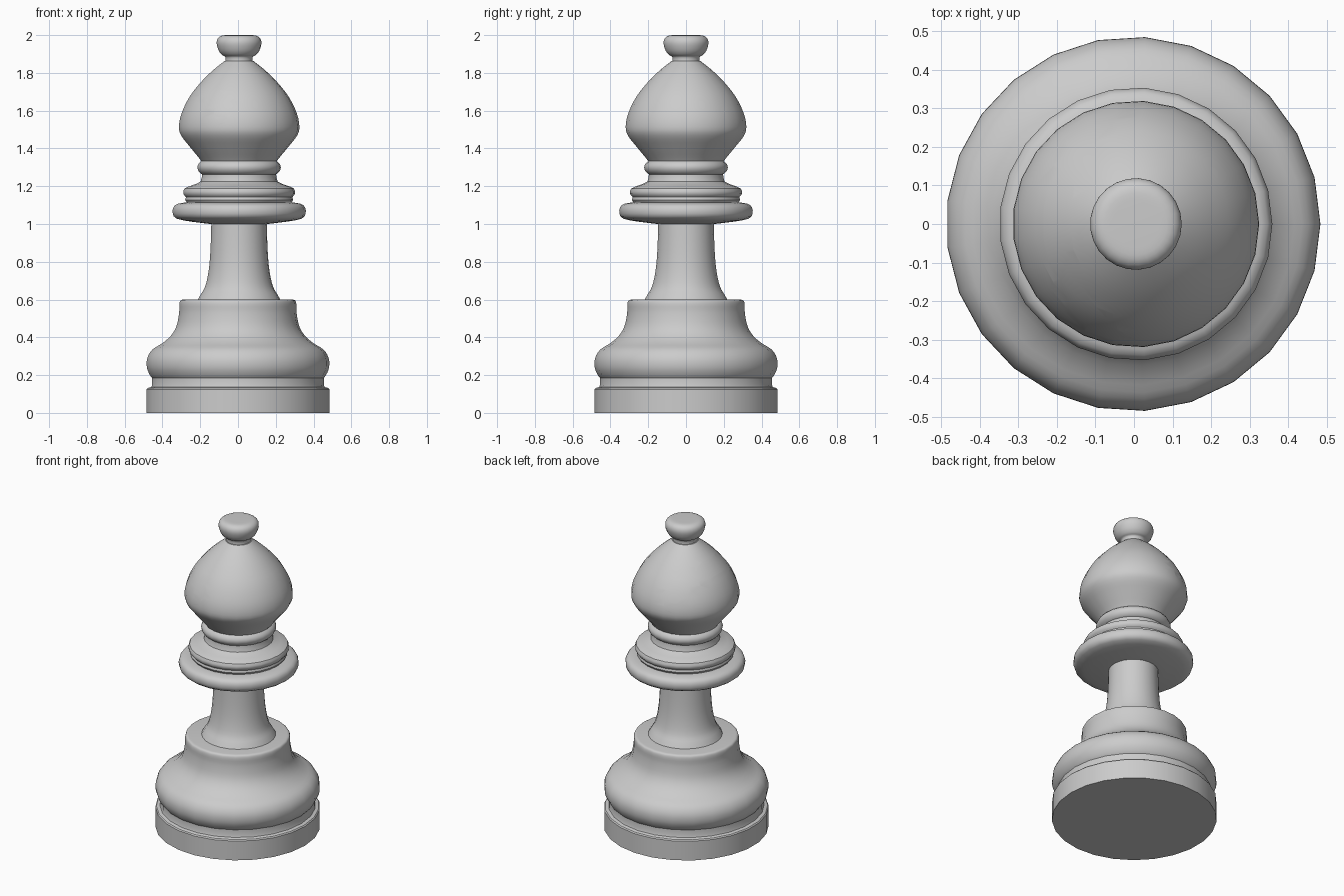
import bpy, bmesh, math
from mathutils import Vector

SIDES = 25

cube = bpy.data.objects.get("Cube")
if cube:
    bpy.data.objects.remove(cube, do_unlink=True)

mat = bpy.data.materials.new("pale_grey")
mat.use_nodes = True
GREY = (0.6, 0.6, 0.6, 1)
mat.diffuse_color = GREY
mat.node_tree.nodes["Principled BSDF"].inputs["Base Color"].default_value = GREY


def smooth_path(points, steps=3):
    """Round a profile with a Catmull-Rom curve through its points."""
    p = [points[0]] + points + [points[-1]]
    out = []
    for a, b, c, d in zip(p, p[1:], p[2:], p[3:]):
        a, b, c, d = map(Vector, (a, b, c, d))
        for i in range(steps):
            t = i / steps
            out.append(0.5 * (2 * b + (c - a) * t + (2 * a - 5 * b + 4 * c - d) * t ** 2
                              + (3 * b - a - 3 * c + d) * t ** 3))
    return out + [Vector(points[-1])]


def add_object(name, bm):
    bmesh.ops.recalc_face_normals(bm, faces=bm.faces)
    mesh = bpy.data.meshes.new(name)
    bm.to_mesh(mesh)
    bm.free()
    obj = bpy.data.objects.new(name, mesh)
    obj.data.materials.append(mat)
    bpy.context.collection.objects.link(obj)
    return obj


def activate(obj):
    bpy.ops.object.select_all(action="DESELECT")
    obj.select_set(True)
    bpy.context.view_layer.objects.active = obj


def lathe(name, profile, x):
    """Turn a (radius, height) profile around the vertical axis, with closed ends."""
    bm = bmesh.new()
    rings = []
    for r, z in profile:
        angles = [math.tau * i / SIDES for i in range(SIDES)]
        rings.append([bm.verts.new((x + r * math.cos(a), r * math.sin(a), z)) for a in angles])
    for low, high in zip(rings, rings[1:]):
        for i in range(SIDES):
            j = (i + 1) % SIDES
            bm.faces.new((low[i], low[j], high[j], high[i]))
    bm.faces.new(rings[0][::-1])
    bm.faces.new(rings[-1])
    return add_object(name, bm)


LOW, HIGH = -0.002, 0.005

# Foot: plinth with a groove above it
plinth = lathe("plinth", [(.486, 0), (.486, .125), (.48, .132), (.46, .137),
                          (.456, .15), (.456, .185)], LOW)

# Bulging body with a flat ledge on top
body = lathe("body", smooth_path([(.45, .178), (.468, .2), (.484, .24), (.482, .29),
                                  (.455, .335), (.40, .37), (.355, .41), (.326, .46),
                                  (.312, .53), (.311, .575), (.305, .595), (.29, .6)]), LOW)

# Flared stem
stem = lathe("stem", smooth_path([(.222, .595), (.205, .625), (.18, .67), (.162, .75),
                                  (.152, .86), (.147, 1.02)]), HIGH)

# Wide collar and the stepped rings above it
collar = lathe("collar", [(.14, 1.0)] + smooth_path(
    [(.15, 1.0), (.25, 1.012), (.332, 1.028), (.353, 1.055), (.35, 1.088),
     (.327, 1.107), (.275, 1.115)], 2), HIGH)
upper_ring = lathe("upper_ring", smooth_path(
    [(.275, 1.11), (.287, 1.128), (.283, 1.142), (.297, 1.16), (.29, 1.188),
     (.25, 1.205), (.205, 1.225), (.197, 1.265)], 2), HIGH)
neck_ring = lathe("neck_ring", smooth_path(
    [(.195, 1.262), (.213, 1.276), (.222, 1.3), (.213, 1.322), (.195, 1.336)], 2), HIGH)

# Pointed head
head = lathe("head", smooth_path(
    [(.195, 1.325), (.215, 1.352), (.263, 1.41), (.308, 1.468), (.32, 1.515),
     (.306, 1.587), (.262, 1.676), (.198, 1.756), (.137, 1.815), (.078, 1.862)]), HIGH)

# Knob on a short neck
lathe_knob = lathe("knob", smooth_path(
    [(.073, 1.85), (.073, 1.884), (.09, 1.895), (.108, 1.918), (.119, 1.955),
     (.113, 1.982), (.092, 1.997), (.06, 2.0)]), HIGH)

# Slanted slot sawn through the head
bm = bmesh.new()
bmesh.ops.create_cube(bm, size=1)
along, across = Vector((-.66, 0, .75)), Vector((-.75, 0, -.66))
corner = Vector((-.005, 0, 1.607))
for v in bm.verts:
    a, w, y = (v.co.x + .5) * .6, (v.co.z + .5) * .109, v.co.y
    v.co = corner + along * a + across * w + Vector((0, y, 0))
slot_cutter = add_object("slot_cutter", bm)
slot_cutter.hide_render = True
cut = head.modifiers.new("slot", "BOOLEAN")
cut.operation = "DIFFERENCE"
cut.solver = "EXACT"
cut.object = slot_cutter
activate(head)
bpy.ops.object.modifier_apply(modifier="slot")
bpy.data.objects.remove(slot_cutter, do_unlink=True)

# Smooth shading with crisp edges
for obj in (plinth, body, stem, collar, upper_ring, neck_ring, head, lathe_knob):
    activate(obj)
    bpy.ops.object.shade_smooth_by_angle(angle=math.radians(35))
